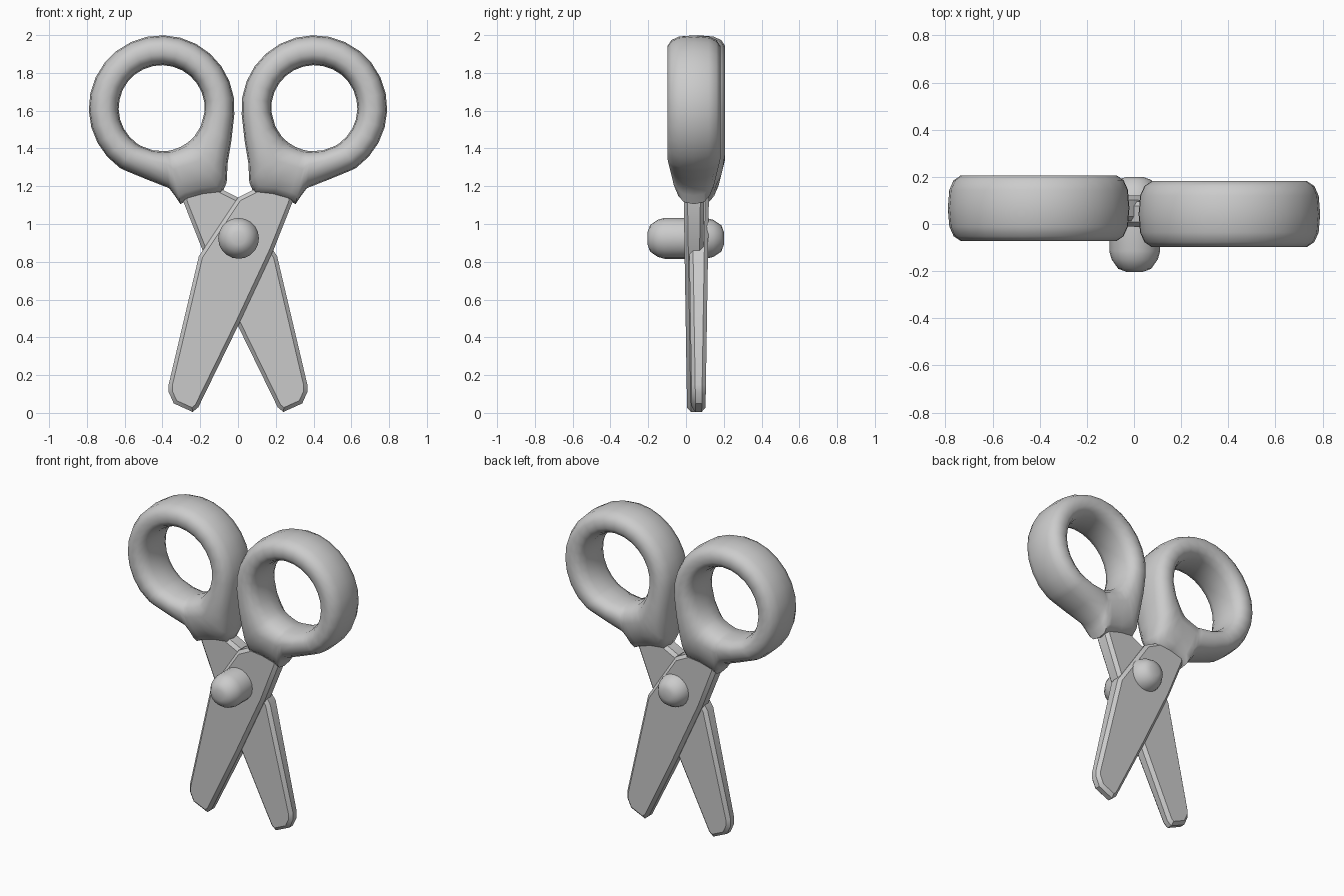
import bpy, bmesh
from math import sin, cos, pi, radians, copysign
from mathutils import Vector

if "Cube" in bpy.data.objects:
    bpy.data.objects.remove(bpy.data.objects["Cube"])


def finish(name, bm, angle):
    bmesh.ops.recalc_face_normals(bm, faces=bm.faces[:])
    me = bpy.data.meshes.new(name)
    bm.to_mesh(me)
    bm.free()
    me.shade_smooth()
    me.set_sharp_from_angle(angle=radians(angle))
    ob = bpy.data.objects.new(name, me)
    bpy.context.collection.objects.link(ob)
    return ob


def spow(v, e):
    return copysign(abs(v) ** e, v)


# Handle: flattened tube lofted between the finger hole and a teardrop outline
CENTRE = Vector((-0.404, 1.613))
ARC, HOLE, DEPTH, SECTION = 0.386, 0.228, 0.142, 14
NECK = [(-0.59, 1.28), (-0.48, 1.235), (-0.365, 1.19), (-0.335, 1.15),
        (-0.305, 1.105), (-0.27, 1.125), (-0.18, 1.15), (-0.085, 1.16),
        (-0.06, 1.22), (-0.055, 1.32), (-0.035, 1.44)]


def handle(name, side, y0):
    angles = [radians(-5 + 240 * i / 18) for i in range(19)]
    outline = [CENTRE + ARC * Vector((cos(a), sin(a))) for a in angles]
    outline += [Vector(p) for p in NECK]
    bm = bmesh.new()
    rings = []
    for outer in outline:
        inner = CENTRE + (outer - CENTRE).normalized() * HOLE
        mid, half = (outer + inner) / 2, (outer - inner) / 2
        ring = []
        for k in range(SECTION):
            t = 2 * pi * k / SECTION
            p = mid + half * spow(cos(t), 0.8)
            pinch = 1 - 0.3 * min(1, max(0, (1.34 - p.y) / 0.17))
            y = y0 + DEPTH * pinch * spow(sin(t), 0.72)
            ring.append(bm.verts.new((side * p.x, y, p.y)))
        rings.append(ring)
    for i, a in enumerate(rings):
        b = rings[(i + 1) % len(rings)]
        for k in range(SECTION):
            n = (k + 1) % SECTION
            bm.faces.new((a[k], a[n], b[n], b[k]))
    return finish(name, bm, 60)


# Blade: tapered plate from the handle, across the pivot, to the opposite tip
BLADE = [(-0.23, 1.3), (-0.12, 1.28), (-0.1, 1.19), (0.0, 1.14), (0.18, 0.87),
         (0.207, 0.83), (0.367, 0.15), (0.367, 0.11), (0.34, 0.05),
         (0.24, 0.005), (0.21, 0.03), (0.0, 0.46), (-0.187, 0.86),
         (-0.29, 1.12), (-0.285, 1.17)]


def blade(name, side, y0):
    bm = bmesh.new()
    front, back = [[bm.verts.new((side * x, y0 + s * (0.036 + 0.016 * z), z))
                    for x, z in BLADE] for s in (-1, 1)]
    bm.faces.new(front)
    bm.faces.new(back[::-1])
    for i in range(len(BLADE)):
        j = (i + 1) % len(BLADE)
        bm.faces.new((front[i], front[j], back[j], back[i]))
    bmesh.ops.recalc_face_normals(bm, faces=bm.faces[:])
    rim = [e for e in bm.edges if e.calc_face_angle(0) > radians(75)]
    bmesh.ops.bevel(bm, geom=rim, offset=0.02, segments=1, affect='EDGES')
    return finish(name, bm, 30)


# The two halves mirror each other, slightly offset in depth
for label, side, y in (("left", 1, 0.067), ("right", -1, 0.042)):
    handle(label + "_handle", side, y)
    blade(label + "_blade", side, y)

# Pivot rivet: domed pin turned around the y axis
PIN = [(0.035, -0.203), (0.07, -0.19), (0.098, -0.15), (0.108, -0.115),
       (0.108, 0.105), (0.098, 0.145), (0.07, 0.187), (0.035, 0.2)]
bm = bmesh.new()
N = 20
rings = [[bm.verts.new((0.003 + r * cos(2 * pi * k / N), y,
                        0.924 + r * sin(2 * pi * k / N))) for k in range(N)]
         for r, y in PIN]
for a, b in zip(rings, rings[1:]):
    for k in range(N):
        n = (k + 1) % N
        bm.faces.new((a[k], a[n], b[n], b[k]))
bm.faces.new(rings[0])
bm.faces.new(rings[-1])
finish("pivot_rivet", bm, 50)
